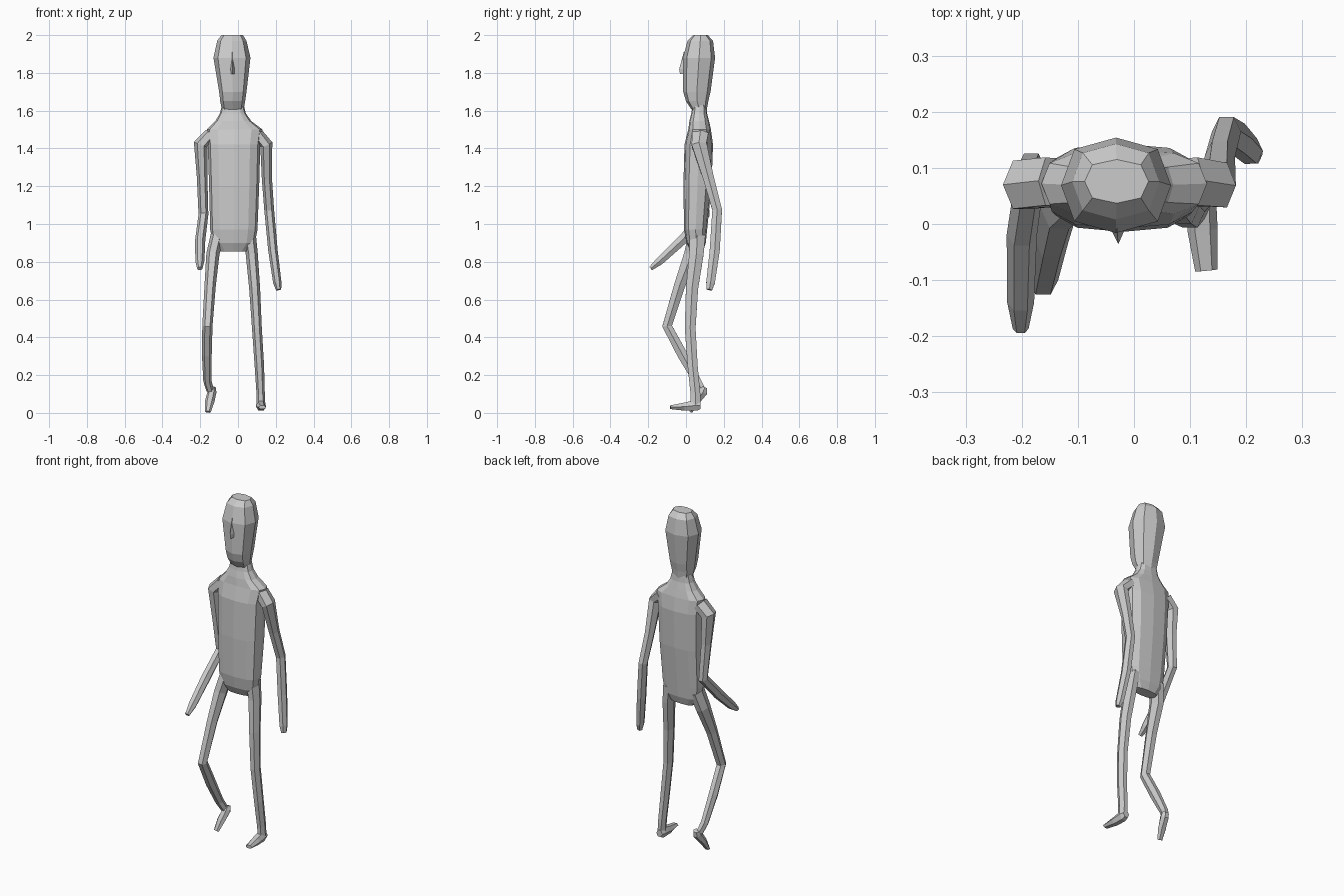
import bpy, bmesh, math
from mathutils import Vector


def skin(name, rings):
    # Bridge rings of equal length with flat quads and cap both ends
    bm = bmesh.new()
    vs = [[bm.verts.new(p) for p in r] for r in rings]
    n = len(vs[0])
    for a, b in zip(vs, vs[1:]):
        for i in range(n):
            j = (i + 1) % n
            bm.faces.new((a[i], a[j], b[j], b[i]))
    bm.faces.new(vs[0][::-1])
    bm.faces.new(vs[-1])
    bmesh.ops.recalc_face_normals(bm, faces=bm.faces)
    me = bpy.data.meshes.new(name)
    bm.to_mesh(me)
    bm.free()
    ob = bpy.data.objects.new(name, me)
    bpy.context.collection.objects.link(ob)
    return ob


def power(v, e):
    return math.copysign(abs(v) ** e, v) if abs(v) > 1e-6 else 0.0


def stack(name, sections, n, e):
    # Horizontal sections: (z, x min, x max, y front, y back)
    rings = []
    for z, x0, x1, y0, y1 in sections:
        ring = []
        for k in range(n):
            a = 2 * math.pi * k / n
            ring.append(((x0 + x1) / 2 + (x1 - x0) / 2 * power(math.sin(a), e),
                         (y0 + y1) / 2 - (y1 - y0) / 2 * power(math.cos(a), e), z))
        rings.append(ring)
    return skin(name, rings)


def limb(name, path, n=6):
    # Tube along a path of (x, y, z, half width, half depth)
    pts = [Vector(p[:3]) for p in path]
    rings = []
    for i, p in enumerate(path):
        t = Vector((0, 0, 0))
        if i > 0:
            t += (pts[i] - pts[i - 1]).normalized()
        if i < len(pts) - 1:
            t += (pts[i + 1] - pts[i]).normalized()
        t.normalize()
        u = Vector((1, 0, 0))
        u = (u - t * u.dot(t)).normalized()
        v = t.cross(u)
        ring = []
        for k in range(n):
            a = 2 * math.pi * k / n
            ring.append(pts[i] + u * p[3] * math.cos(a) + v * p[4] * 1.1 * math.sin(a))
        rings.append(ring)
    return skin(name, rings)


# Head
stack("head", [
    (1.605, -0.085, 0.03, 0.03, 0.11),
    (1.65, -0.094, 0.038, 0.0, 0.118),
    (1.70, -0.10, 0.045, -0.015, 0.13),
    (1.88, -0.13, 0.066, -0.016, 0.154),
    (1.97, -0.11, 0.045, 0.008, 0.143),
    (2.0, -0.088, 0.026, 0.037, 0.115)], 8, 0.8)

# Nose wedge
skin("nose", [
    [(-0.031, 0.0, 1.91), (-0.029, 0.0, 1.91), (-0.03, -0.012, 1.91)],
    [(-0.046, 0.0, 1.82), (-0.012, 0.0, 1.82), (-0.028, -0.036, 1.82)],
    [(-0.043, 0.0, 1.795), (-0.014, 0.0, 1.795), (-0.028, -0.032, 1.795)]])

# Torso with neck
stack("torso", [
    (0.855, -0.10, 0.05, 0.025, 0.09),
    (0.90, -0.135, 0.09, 0.002, 0.105),
    (0.97, -0.147, 0.103, -0.01, 0.112),
    (1.20, -0.153, 0.112, -0.014, 0.135),
    (1.42, -0.16, 0.118, -0.008, 0.143),
    (1.50, -0.165, 0.13, 0.012, 0.132),
    (1.545, -0.12, 0.07, 0.018, 0.122),
    (1.585, -0.096, 0.042, 0.028, 0.112),
    (1.63, -0.085, 0.03, 0.035, 0.108)], 12, 0.72)

# Arms
limb("right_arm", [
    (-0.145, 0.075, 1.475, 0.035, 0.045), (-0.198, 0.07, 1.42, 0.038, 0.045),
    (-0.19, 0.08, 1.25, 0.028, 0.032), (-0.183, 0.10, 1.05, 0.026, 0.028),
    (-0.20, -0.02, 0.915, 0.027, 0.027), (-0.202, -0.14, 0.803, 0.024, 0.022),
    (-0.202, -0.187, 0.764, 0.014, 0.012)])
limb("left_arm", [
    (0.10, 0.075, 1.475, 0.035, 0.045), (0.15, 0.07, 1.42, 0.034, 0.042),
    (0.153, 0.12, 1.24, 0.027, 0.03), (0.165, 0.165, 1.075, 0.026, 0.027),
    (0.185, 0.152, 0.86, 0.025, 0.028), (0.208, 0.13, 0.69, 0.022, 0.024),
    (0.215, 0.123, 0.652, 0.014, 0.016)])

# Legs
limb("right_leg", [
    (-0.11, 0.055, 0.94, 0.035, 0.045), (-0.133, 0.03, 0.84, 0.035, 0.042),
    (-0.147, -0.032, 0.68, 0.03, 0.031), (-0.162, -0.10, 0.46, 0.027, 0.027),
    (-0.165, -0.02, 0.31, 0.026, 0.028), (-0.162, 0.058, 0.17, 0.022, 0.022),
    (-0.148, 0.085, 0.12, 0.02, 0.02)])
limb("left_leg", [
    (0.06, 0.06, 0.94, 0.035, 0.045), (0.073, 0.055, 0.84, 0.032, 0.04),
    (0.088, 0.032, 0.66, 0.029, 0.034), (0.10, 0.022, 0.45, 0.026, 0.03),
    (0.113, 0.035, 0.25, 0.025, 0.028), (0.12, 0.05, 0.10, 0.022, 0.027),
    (0.122, 0.05, 0.04, 0.023, 0.027)])

# Feet: one flat on the ground, one lifted with toes down
limb("left_foot", [
    (0.12, 0.078, 0.04, 0.02, 0.02), (0.12, 0.055, 0.04, 0.026, 0.03),
    (0.122, -0.01, 0.033, 0.027, 0.022), (0.129, -0.083, 0.03, 0.02, 0.01)])
limb("right_foot", [
    (-0.138, 0.10, 0.135, 0.02, 0.014), (-0.138, 0.09, 0.11, 0.024, 0.024),
    (-0.15, 0.055, 0.06, 0.025, 0.018), (-0.16, 0.025, 0.006, 0.016, 0.009)])
